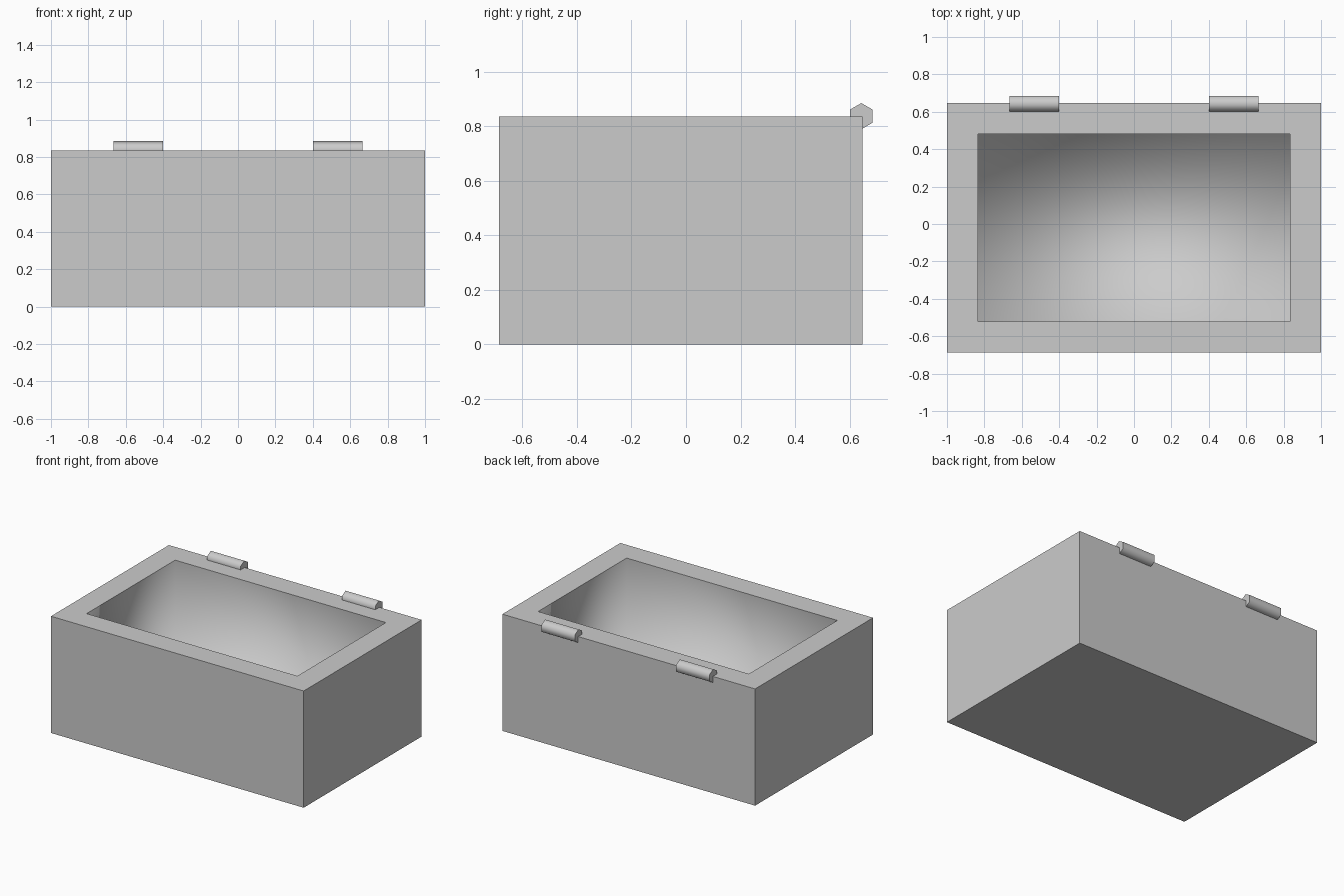
import bpy
import bmesh
from mathutils import Matrix, Vector

cube = bpy.data.objects.get("Cube")
if cube:
    bpy.data.objects.remove(cube, do_unlink=True)

GREY = (0.6, 0.6, 0.6, 1)
mat = bpy.data.materials.new("plain grey")
mat.use_nodes = True
mat.diffuse_color = GREY
mat.node_tree.nodes["Principled BSDF"].inputs["Base Color"].default_value = GREY


def add_object(name, bm):
    mesh = bpy.data.meshes.new(name)
    bm.to_mesh(mesh)
    bm.free()
    mesh.materials.append(mat)
    obj = bpy.data.objects.new(name, mesh)
    bpy.context.collection.objects.link(obj)
    return obj


# Box body: solid block, top inset to a rim, then sunk to a cavity
WIDTH, DEPTH, HEIGHT, WALL = 2.0, 1.333, 0.835, 0.166
BACK = 0.647
bm = bmesh.new()
bmesh.ops.create_cube(bm, size=1)
bmesh.ops.scale(bm, vec=(WIDTH, DEPTH, HEIGHT), verts=bm.verts)
bmesh.ops.translate(bm, vec=(0, BACK - DEPTH / 2, HEIGHT / 2), verts=bm.verts)
top = max(bm.faces, key=lambda f: f.calc_center_median().z)
bmesh.ops.inset_region(bm, faces=[top], thickness=WALL, use_even_offset=True)
rim_edges = list(top.edges)
result = bmesh.ops.extrude_discrete_faces(bm, faces=[top])
floor = result["faces"][0]
bmesh.ops.translate(bm, vec=(0, 0, WALL - HEIGHT), verts=floor.verts)

# Cavity is softly shaded, everything outside it is flat
floor.smooth = True
for edge in floor.edges:
    for face in edge.link_faces:
        face.smooth = True
for edge in bm.edges:
    if any(not f.smooth for f in edge.link_faces):
        edge.smooth = False
add_object("box_body", bm)

# Hinge barrels: six-sided, with smooth sides and flat ends
for name, side in (("left_hinge", 1), ("right_hinge", -1)):
    bm = bmesh.new()
    bmesh.ops.create_cone(bm, cap_ends=True, segments=6, radius1=0.048,
                          radius2=0.048, depth=0.265)
    bmesh.ops.rotate(bm, verts=bm.verts,
                     matrix=Vector((0, 0, 1)).rotation_difference(Vector((1, 0, 0))).to_matrix())
    # Turn a corner to the top
    peak = max(bm.verts, key=lambda v: v.co.z)
    if abs(peak.co.y) > 0.01:
        bmesh.ops.rotate(bm, verts=bm.verts, matrix=Matrix.Rotation(0.5236, 3, "X"))
    bmesh.ops.translate(bm, vec=(side * 0.533, 0.643, 0.837), verts=bm.verts)
    for face in bm.faces:
        face.smooth = len(face.verts) == 4
    for edge in bm.edges:
        edge.smooth = all(f.smooth for f in edge.link_faces)
    add_object(name, bm)
